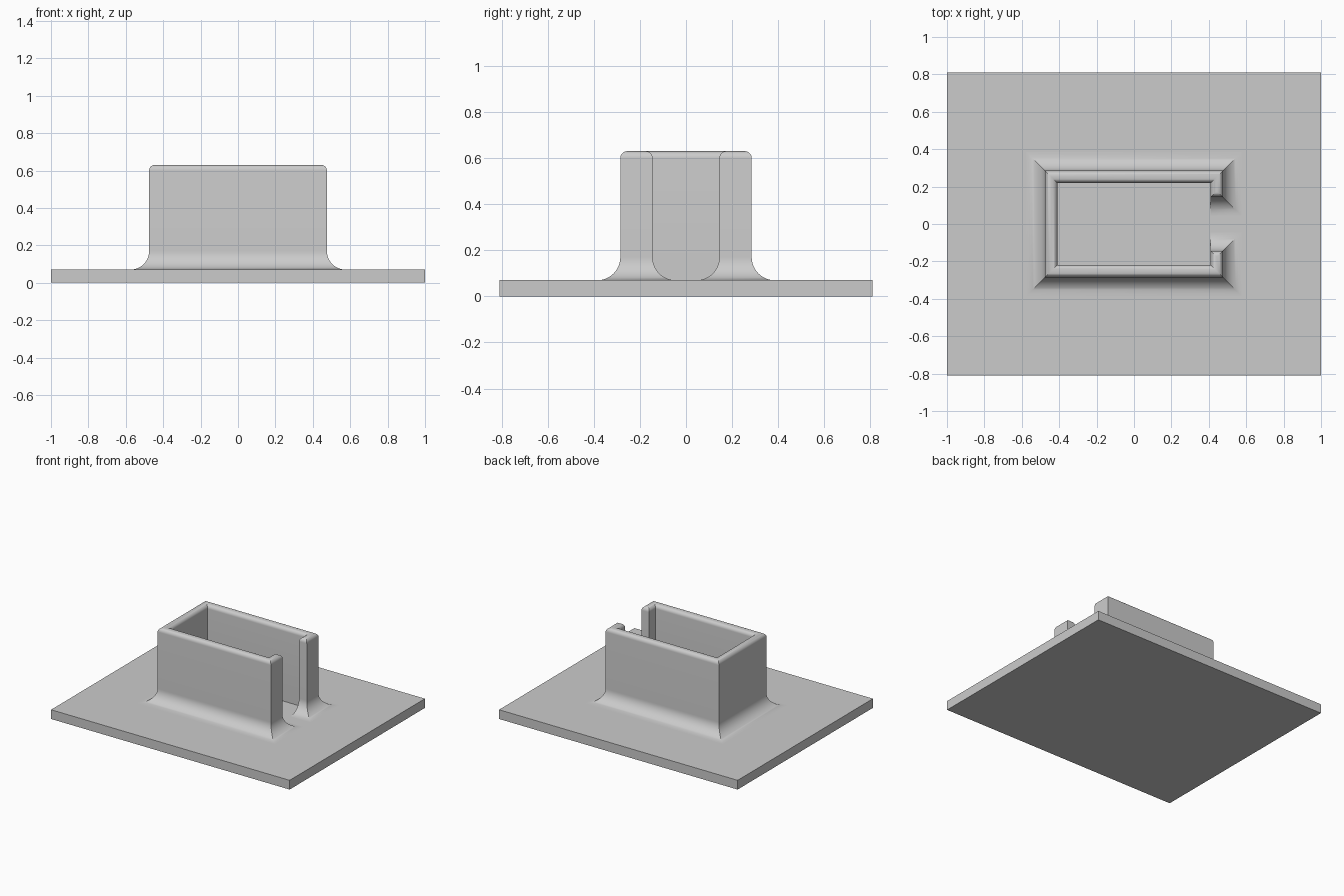
import bpy, bmesh, math

cube = bpy.data.objects.get("Cube")
if cube:
    bpy.data.objects.remove(cube)

grey = bpy.data.materials.new("plain_grey")
grey.use_nodes = True
grey.diffuse_color = (0.6, 0.6, 0.6, 1)
grey.node_tree.nodes["Principled BSDF"].inputs["Base Color"].default_value = (0.6, 0.6, 0.6, 1)

PLATE, TOP = 0.07, 0.63
FLARE, ROUND = 0.1, 0.03


def finish(name, bm):
    bmesh.ops.recalc_face_normals(bm, faces=bm.faces)
    mesh = bpy.data.meshes.new(name)
    bm.to_mesh(mesh)
    bm.free()
    mesh.materials.append(grey)
    obj = bpy.data.objects.new(name, mesh)
    bpy.context.collection.objects.link(obj)
    return obj


# Flat base plate
bm = bmesh.new()
bmesh.ops.create_cube(bm, size=1)
for v in bm.verts:
    v.co = (v.co.x * 2, v.co.y * 1.62, (v.co.z + 0.5) * PLATE)
finish("base_plate", bm)

# Half outline of the slotted wall: x, y, outward direction, flare direction
OX, OY, IX, IY, GAP = 0.475, 0.285, 0.41, 0.22, 0.145
half = [
    (-IX, IY, (1, -1), (0, 0)),
    (IX, IY, (-1, -1), (0, 0)),
    (IX, GAP, (-1, -1), (0, -1)),
    (OX, GAP, (1, -1), (1, -1)),
    (OX, OY, (1, 1), (1, 1)),
    (-OX, OY, (-1, 1), (-1, 1)),
]
mirrored = [(x, -y, (o[0], -o[1]), (f[0], -f[1])) for x, y, o, f in reversed(half)]
outline = half + mirrored

# Levels of the wall: height, flare amount, rim inset
levels = [(PLATE / 2, FLARE, 0)]
STEPS = 14
for i in range(STEPS + 1):
    a = math.pi / 2 * i / STEPS
    levels.append((PLATE + FLARE * (1 - math.cos(a)), FLARE * (1 - math.sin(a)), 0))
for i in range(9):
    a = math.pi / 2 * i / 8
    levels.append((TOP - ROUND * (1 - math.sin(a)), 0, ROUND * (1 - math.cos(a))))

# Slotted holder wall with flared foot and rounded rim
bm = bmesh.new()
rings = [[bm.verts.new((x + f[0] * flare - o[0] * inset,
                        y + f[1] * flare - o[1] * inset, z))
          for x, y, o, f in outline] for z, flare, inset in levels]
for low, high in zip(rings, rings[1:]):
    for i in range(len(outline)):
        j = (i + 1) % len(outline)
        bm.faces.new((low[i], low[j], high[j], high[i]))
bm.faces.new(rings[0])
bm.faces.new(rings[-1])
wall = finish("holder_wall", bm)

bpy.ops.object.select_all(action="DESELECT")
wall.select_set(True)
bpy.context.view_layer.objects.active = wall
bpy.ops.object.shade_smooth_by_angle(angle=math.radians(30))
